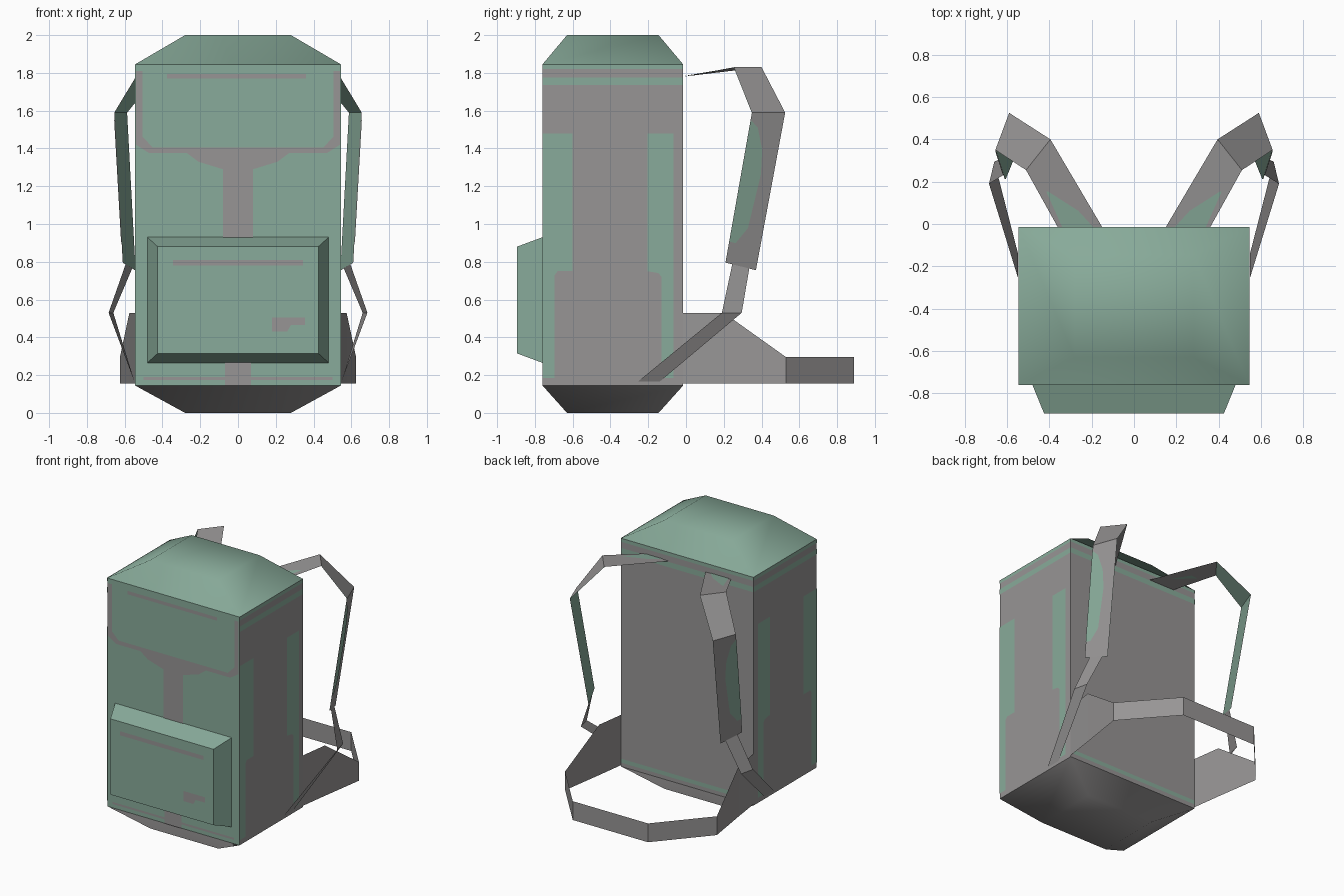
import bpy
import bmesh
from mathutils import Vector

default_cube = bpy.data.objects.get("Cube")
if default_cube:
    bpy.data.objects.remove(default_cube, do_unlink=True)


def make_material(name, red, green, blue):
    material = bpy.data.materials.new(name)
    material.use_nodes = True
    colour = (red, green, blue, 1)
    material.diffuse_color = colour
    shader = next(n for n in material.node_tree.nodes if n.type == "BSDF_PRINCIPLED")
    shader.inputs["Base Color"].default_value = colour
    return material


GREEN = make_material("sage green fabric", 0.25, 0.41, 0.325)
GREY = make_material("grey fabric", 0.31, 0.3, 0.3)

# Main dimensions
HALF_WIDTH, FRONT, BACK = 0.545, -0.76, -0.015
BASE, SHOULDER = 0.145, 1.845
LIFT = 0.003


def build(name, faces, materials, mirror=False, smooth=False):
    """Make an object from polygons, welding shared corners."""
    bm = bmesh.new()
    for points in faces:
        bm.faces.new([bm.verts.new(p) for p in points])
    bmesh.ops.remove_doubles(bm, verts=bm.verts, dist=LIFT / 10)
    for face in bm.faces:
        face.smooth = smooth
    mesh = bpy.data.meshes.new(name)
    bm.to_mesh(mesh)
    bm.free()
    for material in materials:
        mesh.materials.append(material)
    obj = bpy.data.objects.new(name, mesh)
    bpy.context.scene.collection.objects.link(obj)
    if mirror:
        modifier = obj.modifiers.new("mirror", "MIRROR")
        modifier.use_axis[0] = True
    return obj


def rectangle(left, right, low, high):
    return [(left, low), (right, low), (right, high), (left, high)]


def ring(half, front, back, z):
    return [(x, y, z) for x, y in rectangle(-half, half, front, back)]


def loft(first, second):
    """Quads joining two closed rings of equal length."""
    count = len(first)
    return [[first[i], first[(i + 1) % count], second[(i + 1) % count], second[i]]
            for i in range(count)]


def on_front(shape, y=FRONT):
    return [(u, y - LIFT, v) for u, v in shape]


def on_back(shape):
    return [(u, BACK + LIFT, v) for u, v in reversed(shape)]


def on_side(shape):
    return [(HALF_WIDTH + LIFT, u, v) for u, v in shape]


# Body walls: green front, grey elsewhere
low_ring = ring(HALF_WIDTH, FRONT, BACK, BASE)
high_ring = ring(HALF_WIDTH, FRONT, BACK, SHOULDER)
body = build("body", loft(low_ring, high_ring), [GREY, GREEN])
for polygon in body.data.polygons:
    polygon.material_index = int(polygon.normal.y < -0.5)

# Sloping lid and base, softly shaded
lid_top = ring(0.28, -0.63, -0.145, 2)
build("lid", loft(high_ring, lid_top) + [lid_top], [GREEN], smooth=True)
base_bottom = ring(0.28, -0.63, -0.145, 0)
build("base", loft(base_bottom, low_ring) + [base_bottom[::-1]], [GREY], smooth=True)

# Front pocket with sloping rim
POCKET_FRONT = -0.895
pocket_rear = [(x, FRONT, z) for x, z in rectangle(-0.48, 0.48, 0.265, 0.93)]
pocket_face = [(x, POCKET_FRONT, z) for x, z in rectangle(-0.425, 0.425, 0.315, 0.88)]
build("front_pocket", loft(pocket_rear, pocket_face) + [pocket_face], [GREEN])
build("pocket_zip", [on_front(rectangle(-0.345, 0.345, 0.78, 0.81), POCKET_FRONT)], [GREY])
patch = [(0.18, 0.43), (0.26, 0.43), (0.28, 0.465), (0.355, 0.465),
         (0.355, 0.505), (0.18, 0.505)]
build("pocket_patch", [on_front(patch, POCKET_FRONT)], [GREY])

# Front trim: flap outline, stem and bottom band
flap_outline = [(0, 0.9), (0.08, 0.9), (0.08, 1.29), (0.21, 1.33), (0.27, 1.375),
                (0.47, 1.375), (0.54, 1.42), (0.54, 1.81), (0.505, 1.81),
                (0.505, 1.46), (0.45, 1.405), (0, 1.405)]
build("flap_outline", [on_front(flap_outline)], [GREY], mirror=True)
build("flap_zip", [on_front(rectangle(-0.375, 0.36, 1.77, 1.795))], [GREY])
bottom_trim = [(0, BASE), (0.07, BASE), (0.07, 0.175), (0.5, 0.175),
               (0.5, 0.19), (0.07, 0.19), (0.07, 0.3), (0, 0.3)]
build("bottom_trim", [on_front(bottom_trim)], [GREY], mirror=True)

# Side panels and stripes
front_panel = [(FRONT, 0.185), (-0.695, 0.185), (-0.695, 0.73), (-0.68, 0.75),
               (-0.6, 0.75), (-0.6, 1.48), (FRONT, 1.48)]
rear_panel = [(-0.13, 0.185), (-0.065, 0.185), (-0.065, 1.48), (-0.205, 1.48),
              (-0.205, 0.75), (-0.145, 0.74), (-0.13, 0.72)]
build("side_panels", [on_side(front_panel), on_side(rear_panel)], [GREEN], mirror=True)
STRIPES = [(1.735, 1.775), (1.82, SHOULDER)]
build("side_stripes", [on_side(rectangle(FRONT, BACK, *s)) for s in STRIPES],
      [GREEN], mirror=True)
build("back_stripes", [on_back(rectangle(-HALF_WIDTH, HALF_WIDTH, *s))
                       for s in STRIPES + [(0.175, 0.205)]], [GREEN])

# Hip belt: a thin band standing around the wearer
BELT_LOW = 0.155
belt_path = [(HALF_WIDTH, BACK, 0.53), (0.575, 0.2, 0.53), (0.625, 0.53, 0.295),
             (0.31, 0.89, 0.295), (0, 0.89, 0.295)]
belt_faces = []
for start, end in zip(belt_path, belt_path[1:]):
    belt_faces.append([(*start[:2], BELT_LOW), (*end[:2], BELT_LOW), end, start])
build("hip_belt", belt_faces, [GREY], mirror=True)


# Shoulder straps: ribbons given as pairs of rear and front edge points
def ribbon(pairs):
    return [[a, b, d, c] for (a, b), (c, d) in zip(pairs, pairs[1:])]


strap = [((0.15, BACK, 1.78), (0.36, BACK, 1.78)),
         ((0.395, 0.4, 1.83), (0.51, 0.255, 1.83)),
         ((0.59, 0.525, 1.59), (0.655, 0.35, 1.59)),
         ((0.545, 0.37, 0.755), (0.61, 0.21, 0.795))]
build("shoulder_strap", ribbon(strap), [GREY], mirror=True)
tail = [((0.56, 0.335, 0.765), (0.595, 0.245, 0.787)),
        ((0.66, 0.295, 0.53), (0.685, 0.19, 0.53)),
        ((HALF_WIDTH + LIFT, -0.14, 0.165), (HALF_WIDTH + LIFT, -0.255, 0.165))]
build("strap_tail", ribbon(tail), [GREY], mirror=True)


def on_strap(index, shape, side):
    """Lay a flat shape (across, along) on one strap segment."""
    (a, b), (c, d) = [[Vector(p) for p in pair] for pair in strap[index:index + 2]]
    normal = (c - a).cross(b - a).normalized()
    if normal.dot(Vector((1, 0, 1))) < 0:
        normal.negate()
    points = [a.lerp(b, u).lerp(c.lerp(d, u), t) + normal * side * LIFT for u, t in shape]
    return points


# Strap padding in green, outside and inside
outer_pad = [(1, 0.05), (0.75, 0.1), (0.5, 0.24), (0.4, 0.4), (0.5, 0.75),
             (0.8, 0.86), (1, 0.86)]
top_pad = [(0.2, 0), (0.9, 0), (0.8, 0.6), (0.5, 0.55)]
build("strap_outer_pad", [on_strap(2, outer_pad, 1)], [GREEN], mirror=True)
build("strap_top_pad", [on_strap(0, top_pad, 1)], [GREEN], mirror=True)
full = rectangle(0, 1, 0, 1)
build("strap_lining", [on_strap(i, full, -1) for i in (1, 2)], [GREEN], mirror=True)
